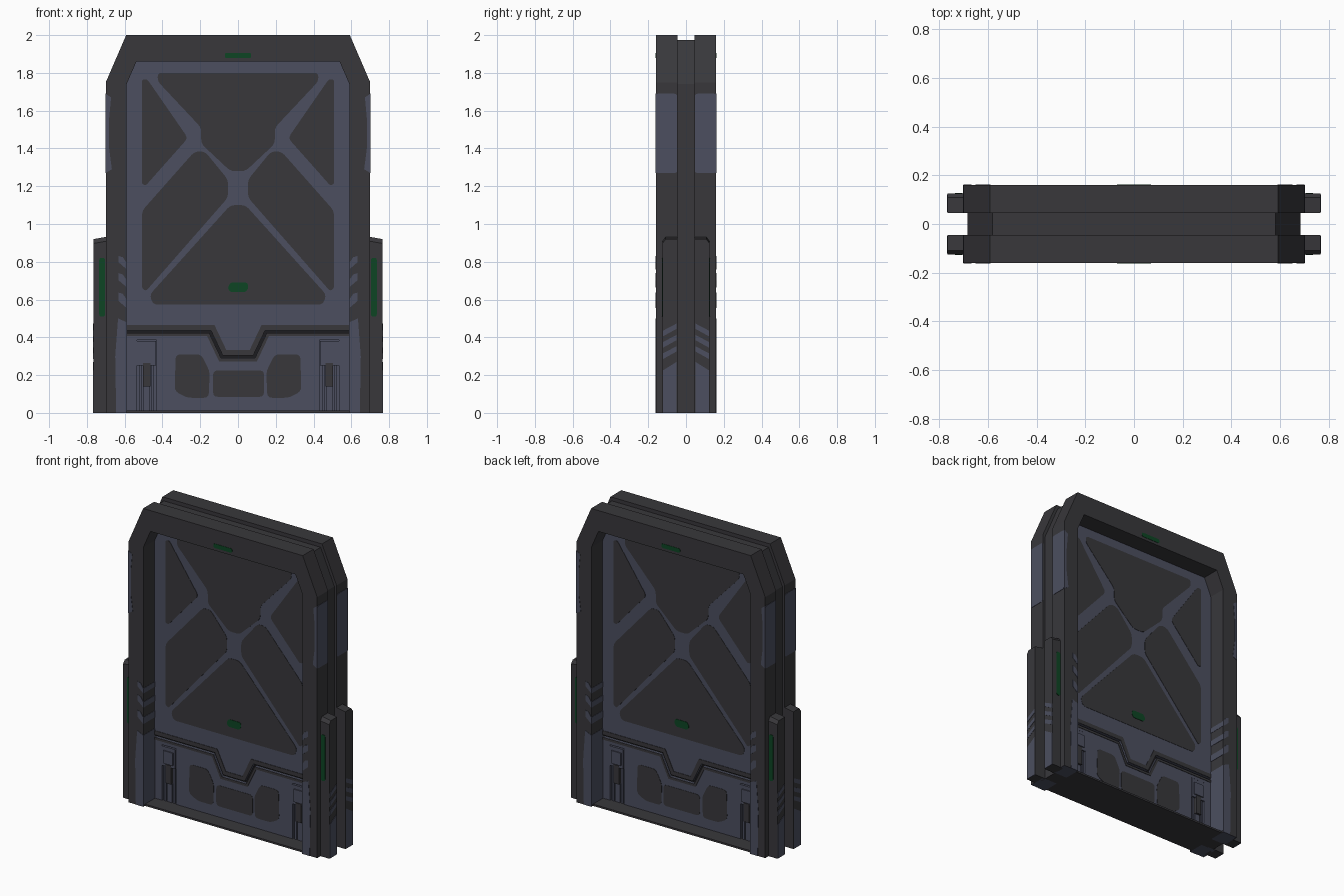
import bpy, bmesh
from mathutils import Vector

if "Cube" in bpy.data.objects:
    bpy.data.objects.remove(bpy.data.objects["Cube"])


def mat(name, rgb):
    m = bpy.data.materials.new(name)
    m.diffuse_color = (*rgb, 1)
    m.use_nodes = True
    m.node_tree.nodes["Principled BSDF"].inputs["Base Color"].default_value = m.diffuse_color
    return m


DARK = mat("charcoal", (0.040, 0.039, 0.044))
BLUE = mat("slate_blue", (0.072, 0.078, 0.117))
GREEN = mat("light_green", (0.004, 0.060, 0.017))
BLACK = mat("seam_black", (0.012, 0.012, 0.014))


def rounded(pts, r):
    """Round the corners of a closed 2D outline."""
    out = []
    for i, p in enumerate(pts):
        p = Vector(p)
        a, b = Vector(pts[i - 1]) - p, Vector(pts[(i + 1) % len(pts)]) - p
        k = min(r, a.length * 0.45, b.length * 0.45)
        s, e = p + a.normalized() * k, p + b.normalized() * k
        for t in (0, 0.33, 0.67, 1):
            out.append(tuple(s * (1 - t) ** 2 + p * 2 * t * (1 - t) + e * t * t))
    return out


def prism(name, outlines, lo, hi, material, plane="XZ", mirror_x=False, mirror_y=True):
    """Extrude 2D outlines between lo and hi; XZ runs along y, YZ along x."""
    bm = bmesh.new()
    for sx in ((1, -1) if mirror_x else (1,)):
        for sy in ((1, -1) if mirror_y else (1,)):
            for pts in outlines:
                def ring(d):
                    co = [(a, d, z) if plane == "XZ" else (d, a, z) for a, z in pts]
                    return [bm.verts.new((x * sx, y * sy, z)) for x, y, z in co]
                r0, r1 = ring(lo), ring(hi)
                bm.faces.new(r0)
                bm.faces.new(r1)
                n = len(pts)
                for i in range(n):
                    j = (i + 1) % n
                    bm.faces.new((r0[i], r0[j], r1[j], r1[i]))
    bmesh.ops.recalc_face_normals(bm, faces=bm.faces)
    me = bpy.data.meshes.new(name)
    bm.to_mesh(me)
    bm.free()
    me.materials.append(material)
    ob = bpy.data.objects.new(name, me)
    bpy.context.collection.objects.link(ob)
    return ob


def rect(a0, a1, z0, z1):
    return [(a0, z0), (a1, z0), (a1, z1), (a0, z1)]


def flip(pts):
    return [(-a, z) for a, z in pts]


def arch(w, h, side, shoulder):
    """Frame outline: chamfered outside, door opening inside."""
    outer = [(w, 0), (w, side), (shoulder, h), (-shoulder, h), (-w, side), (-w, 0)]
    inner = [(-0.59, 0), (-0.59, 1.74), (-0.538, 1.86), (0.538, 1.86), (0.59, 1.74), (0.59, 0)]
    return outer + inner


# Outer frames, with blue feet underneath, and the recessed core between them
frame = prism("outer_frame", [arch(0.70, 2.0, 1.75, 0.592)], -0.16, -0.045, DARK)
frame.data.materials.append(BLUE)
for p in frame.data.polygons:
    if p.normal.z < -0.9 and p.center.z < 0.01:
        p.material_index = 1
prism("core_frame", [arch(0.683, 1.975, 1.74, 0.582)], -0.05, 0.05, DARK, mirror_y=False)

# Side pods with sloping tops
pod = prism("side_pod", [[(-0.045, 0), (-0.125, 0), (-0.125, 0.912), (-0.108, 0.935), (-0.045, 0.935)]],
            0.68, 0.765, DARK, "YZ", mirror_x=True)
for v in pod.data.vertices:
    if abs(v.co.x) > 0.75 and v.co.z > 0.5:
        v.co.z -= 0.015
prism("pod_light", [rounded(rect(0.704, 0.735, 0.51, 0.82), 0.012)], -0.128, -0.12, GREEN, mirror_x=True)

# Blue markings on the pods: base patch and three slanted bars
bars = [[(-0.122, 0), (-0.05, 0), (-0.05, 0.27), (-0.122, 0.225)]]
for z in (0.285, 0.345, 0.405):
    bars.append([(-0.122, z), (-0.05, z + 0.04), (-0.05, z + 0.068), (-0.122, z + 0.03)])
prism("pod_marking", bars, 0.76, 0.767, BLUE, "YZ", mirror_x=True)

# Blue patches on the upper frame, wrapping round its edge
prism("frame_patch_side", [rounded(rect(-0.16, -0.047, 1.27, 1.69), 0.015)], 0.697, 0.702, BLUE, "YZ", mirror_x=True)
prism("frame_patch_front", [[(0.701, 1.27), (0.701, 1.69), (0.672, 1.67), (0.682, 1.56), (0.682, 1.40), (0.668, 1.29)]],
      -0.162, -0.157, BLUE, mirror_x=True)

# Blue leg markings on the front face and inside the opening
legs = [[(0.589, 0), (0.645, 0), (0.65, 0.30), (0.635, 0.50), (0.589, 0.48)]]
jamb = [rect(-0.161, -0.04, 0.012, 0.48)]
for z, t in ((0.555, 0.045), (0.665, 0.038), (0.76, 0.034)):
    legs.append([(0.589, z), (0.632, z + 0.037), (0.632, z + 0.037 + t), (0.61, z + 0.03 + t), (0.589, z + t)])
    jamb.append(rect(-0.161, -0.04, z, z + t))
prism("leg_marking", legs, -0.162, -0.157, BLUE, mirror_x=True)
prism("jamb_marking", jamb, 0.588, 0.592, BLUE, "YZ", mirror_x=True)


# Door: seam line with a central dip, offset by o
def seam(o):
    half = [(0.59, 0.43 + o), (0.148 - 0.64 * o, 0.43 + o), (0.085 - 0.64 * o, 0.297 + o)]
    return flip(half) + half[::-1]


top = [(0.59, 1.74), (0.538, 1.86), (-0.538, 1.86), (-0.59, 1.74)]
prism("door_core", [rect(-0.59, 0.59, 0.01, 1.80)], -0.022, 0.022, BLACK, mirror_y=False)
prism("upper_door", [seam(0.007) + top], -0.04, 0.04, BLUE, mirror_y=False)
notch = [(0.535, 0.012), (0.535, 0.385), (0.432, 0.385), (0.432, 0.012)]
prism("lower_door", [seam(-0.007) + [(0.59, 0.012)] + notch + flip(notch)[::-1] + [(-0.59, 0.012)]],
      -0.04, 0.04, BLUE, mirror_y=False)
prism("seam_trim", [seam(0.008) + seam(0.036)[::-1], seam(-0.024) + seam(-0.008)[::-1]],
      -0.043, -0.038, DARK)

# Dark inlays between the crossing braces of the upper door
left_upper = [(-0.508, 1.766), (-0.48, 1.766), (-0.265, 1.455), (-0.487, 1.205), (-0.508, 1.21)]
left_lower = [(-0.508, 1.07), (-0.23, 1.384), (-0.175, 1.384), (-0.053, 1.235), (-0.053, 1.14),
              (-0.487, 0.645), (-0.508, 0.66)]
upper = [(-0.425, 1.80), (0.425, 1.80), (0.425, 1.755), (0.195, 1.51), (0.195, 1.425), (0.04, 1.28),
         (-0.04, 1.28), (-0.195, 1.425), (-0.195, 1.51), (-0.425, 1.755)]
lower = [(-0.04, 1.10), (0.04, 1.10), (0.468, 0.625), (0.45, 0.573), (-0.45, 0.573), (-0.468, 0.625)]
shapes = [left_upper, flip(left_upper), left_lower, flip(left_lower), upper, lower]
prism("door_inlay", [rounded(s, 0.025) for s in shapes], -0.042, -0.037, DARK)

# Dark inlays on the lower door
cell = [(-0.33, 0.31), (-0.195, 0.31), (-0.15, 0.22), (-0.155, 0.08), (-0.27, 0.08), (-0.335, 0.115)]
prism("lower_inlay", [rounded(s, 0.025) for s in (cell, flip(cell), rect(-0.132, 0.138, 0.085, 0.225))],
      -0.042, -0.037, DARK)

# Green lights on the header and the door
prism("header_light", [rounded(rect(-0.07, 0.07, 1.878, 1.906), 0.012)], -0.162, -0.157, GREEN)
prism("door_light", [rounded([(-0.055, 0.66), (-0.04, 0.64), (0.04, 0.64), (0.055, 0.66),
                              (0.05, 0.69), (-0.04, 0.69)], 0.012)], -0.045, -0.04, GREEN)

# Latches sitting in the slots of the lower door
C = 0.4835
prism("latch_back", [rect(C - 0.052, C + 0.052, 0.012, 0.385)], -0.026, -0.02, BLUE, mirror_x=True)
prism("latch_rail", [rect(C + a, C + a + 0.014, 0.012, 0.25) for a in (-0.04, 0.026)], -0.036, -0.024, BLUE, mirror_x=True)
prism("latch_block", [rect(C - 0.05, C + 0.05, 0.25, 0.38)], -0.046, -0.02, BLUE, mirror_x=True)
prism("latch_cap", [rect(C - 0.036, C + 0.036, 0.27, 0.355)], -0.053, -0.044, BLUE, mirror_x=True)
prism("latch_bar", [rect(C - 0.02, C + 0.02, 0.14, 0.265)], -0.05, -0.02, DARK, mirror_x=True)
prism("latch_rod", [rect(C - 0.018, C + 0.018, 0.012, 0.14)], -0.036, -0.02, BLUE, mirror_x=True)

# Threshold under the door
prism("threshold", [rect(-0.59, 0.59, 0, 0.012)], -0.145, 0.145, DARK, mirror_y=False)
